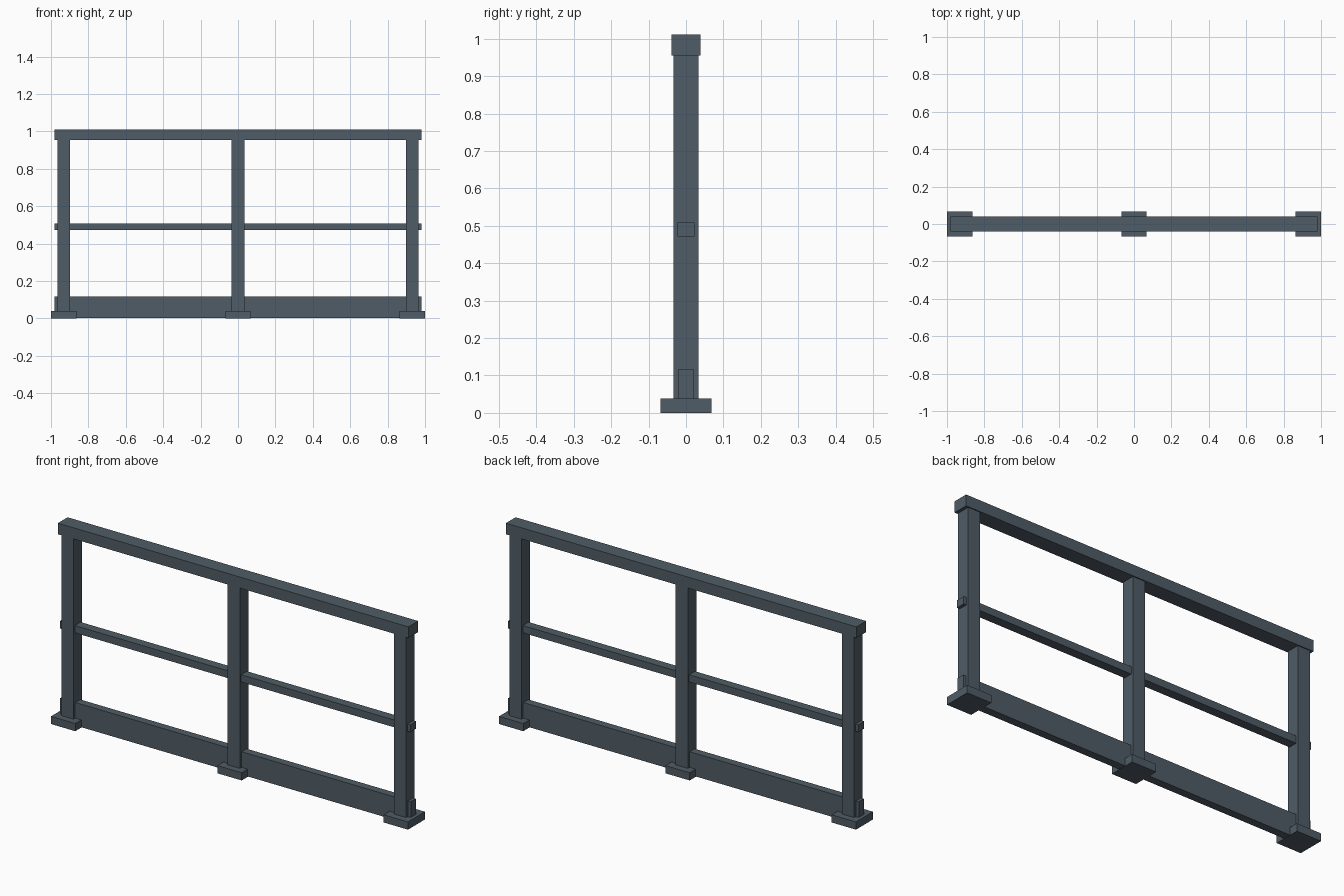
import bpy

cube = bpy.data.objects.get("Cube")
if cube:
    bpy.data.objects.remove(cube, do_unlink=True)

# Painted steel
steel = bpy.data.materials.new("slate_grey_steel")
steel.use_nodes = True
colour = (0.08, 0.107, 0.133, 1)
steel.diffuse_color = colour
steel.node_tree.nodes["Principled BSDF"].inputs["Base Color"].default_value = colour


def box(name, x, half_x, half_y, bottom, top):
    """Box centred on y = 0, spanning bottom to top."""
    bpy.ops.mesh.primitive_cube_add(size=2, location=(x, 0, (bottom + top) / 2))
    part = bpy.context.object
    part.name = name
    for v in part.data.vertices:
        v.co.x *= half_x
        v.co.y *= half_y
        v.co.z *= (top - bottom) / 2
    part.data.materials.append(steel)
    return part


# Posts standing on square base plates
POST_X = 0.932
for side, x in (("right", -POST_X), ("middle", 0), ("left", POST_X)):
    box(side + "_base_plate", x, 0.068, 0.068, 0, 0.039)
    box(side + "_post", x, 0.034, 0.034, 0.039, 0.96)

# Horizontal members running the full length
RAIL_HALF = 0.982
box("top_rail", 0, RAIL_HALF, 0.039, 0.955, 1.011)
box("middle_rail", 0, RAIL_HALF, 0.023, 0.472, 0.509)
box("toe_board", 0, RAIL_HALF, 0.02, 0.002, 0.118)
